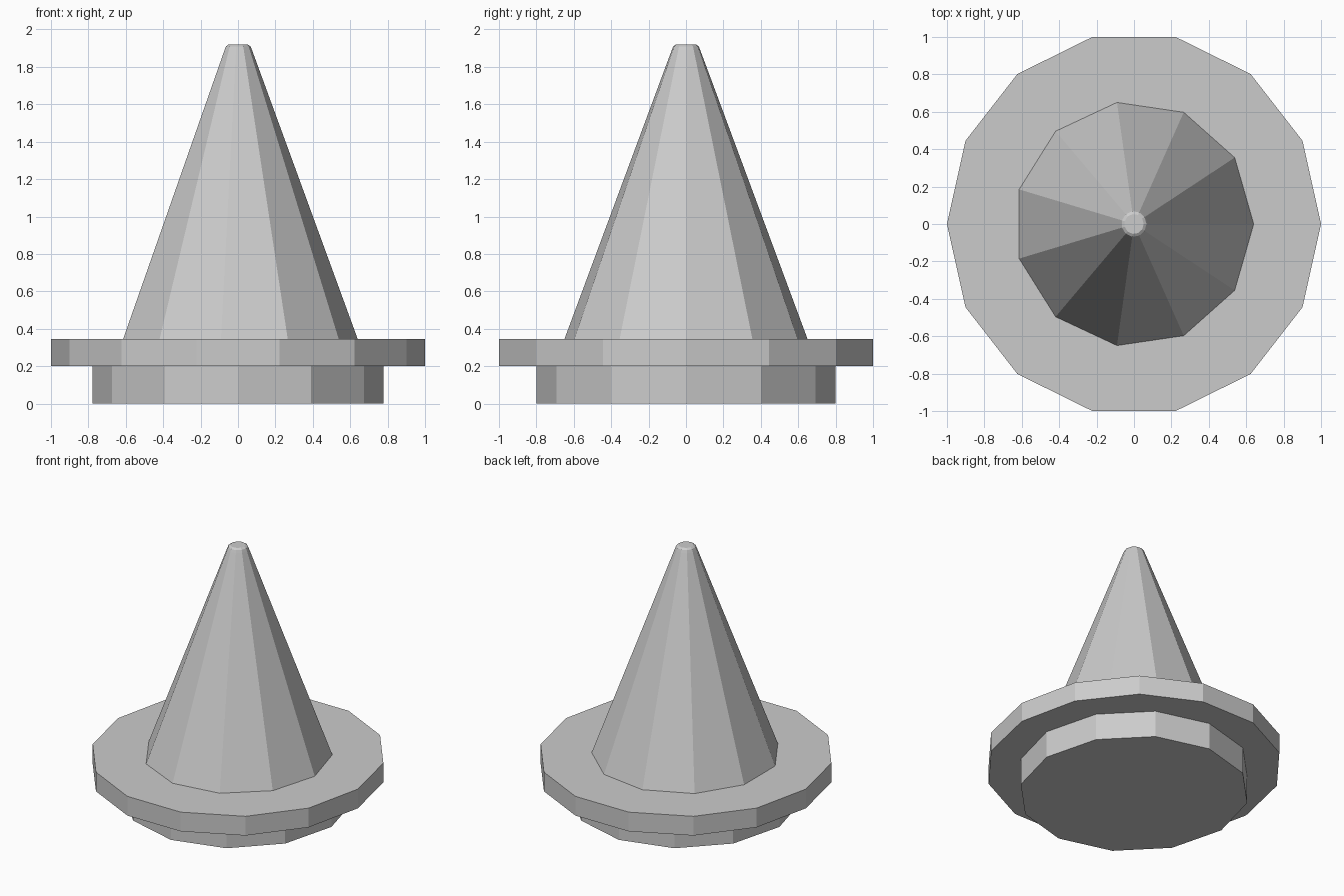
import bpy, bmesh
from math import cos, sin, pi

if "Cube" in bpy.data.objects:
    bpy.data.objects.remove(bpy.data.objects["Cube"])


def lathe(name, sides, profile, sx=1.0, sy=1.0):
    """Closed faceted solid from (radius, z) rings, first corner on +x."""
    bm = bmesh.new()
    rings = [[bm.verts.new((sx * r * cos(2 * pi * i / sides),
                            sy * r * sin(2 * pi * i / sides), z))
              for i in range(sides)] for r, z in profile]
    for low, high in zip(rings, rings[1:]):
        for i in range(sides):
            j = (i + 1) % sides
            bm.faces.new((low[i], low[j], high[j], high[i]))
    bm.faces.new(rings[0][::-1])
    bm.faces.new(rings[-1])
    mesh = bpy.data.meshes.new(name)
    bm.to_mesh(mesh)
    bm.free()
    obj = bpy.data.objects.new(name, mesh)
    bpy.context.collection.objects.link(obj)
    return obj


# 12-sided foot under the plate
lathe("foot", 12, [(0.8, 0.0), (0.8, 0.2)], sx=0.973)

# 14-sided wide plate, slightly stretched in y
lathe("plate", 14, [(1.0, 0.2), (1.0, 0.345)], sy=1.0257)

# 11-sided spike with a small rounded tip
lathe("spike", 11, [(0.64, 0.345), (0.075, 1.89), (0.067, 1.91), (0.052, 1.92)],
      sy=1.0257)
